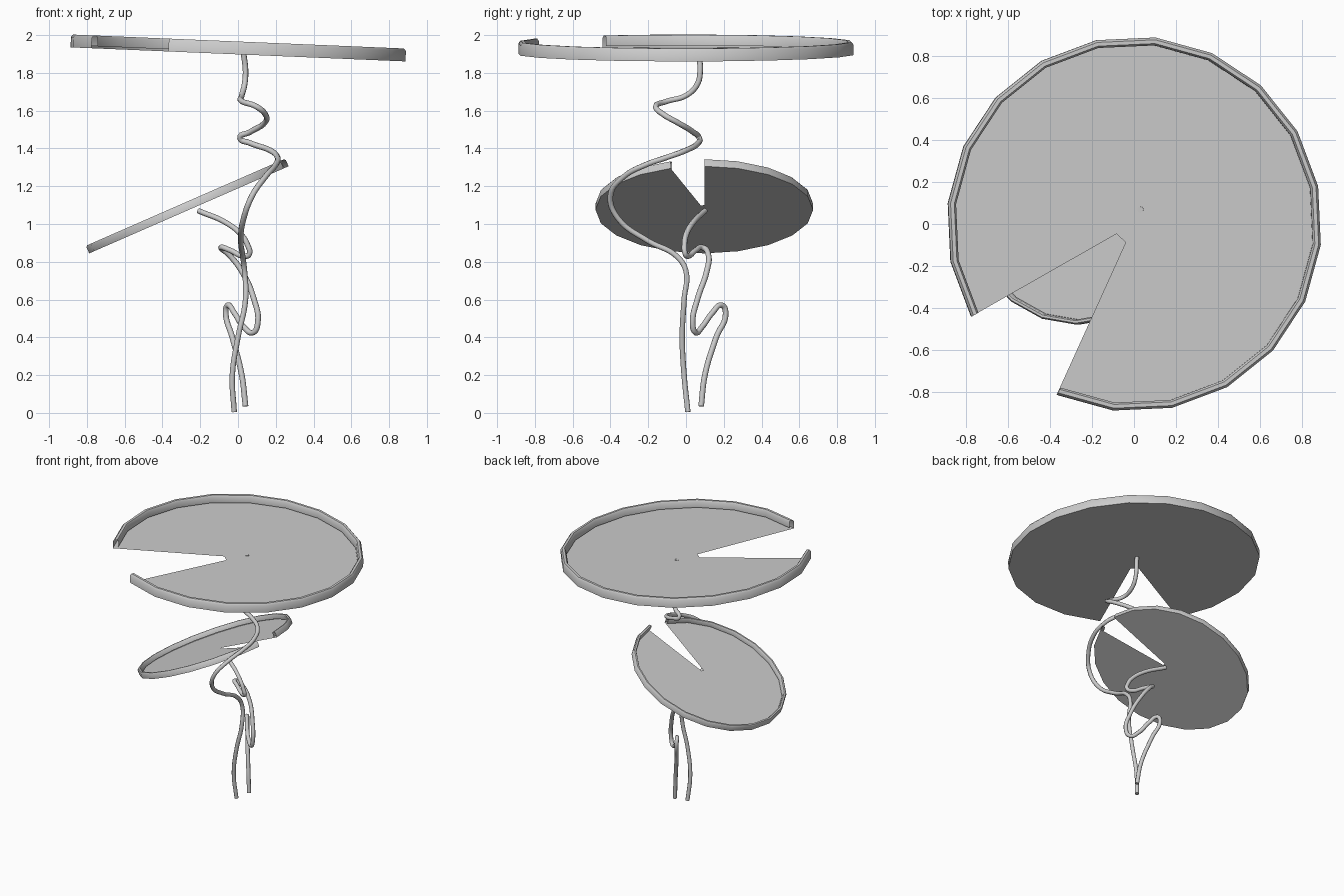
import bpy, bmesh, math
from mathutils import Matrix

if "Cube" in bpy.data.objects:
    bpy.data.objects.remove(bpy.data.objects["Cube"])

STEP = 18  # degrees per side of the 20-sided pads


def lily_pad(name, first, segments, scale, tilt, location):
    """Notched flat pad with a hollow upturned rim, swept from angle `first`."""
    bm = bmesh.new()
    angles = [math.radians(first + STEP * i) for i in range(segments + 1)]

    def ring(r, z):
        return [bm.verts.new((r * math.cos(a), r * math.sin(a), z)) for a in angles]

    # rim: outer wall, rolled top, inner wall
    profile = [(0.893, 0), (0.893, 0.055), (0.882, 0.068), (0.864, 0.068), (0.855, 0.055), (0.855, 0.012)]
    rings = [ring(r, z) for r, z in profile]
    for a, b in zip(rings, rings[1:]):
        for i in range(segments):
            bm.faces.new((a[i], a[i + 1], b[i + 1], b[i]))
    # floor with the notch cut to near the centre
    tips = [bm.verts.new((0.096 * math.cos(a), 0.096 * math.sin(a), 0)) for a in (angles[-1], angles[0])]
    bm.faces.new(rings[0] + tips).normal_flip()
    bm.transform(Matrix.Translation(location) @ Matrix.Rotation(math.radians(tilt), 4, 'Y') @ Matrix.Scale(scale, 4))
    me = bpy.data.meshes.new(name)
    bm.to_mesh(me)
    bm.free()
    ob = bpy.data.objects.new(name, me)
    bpy.context.collection.objects.link(ob)
    bpy.ops.object.select_all(action='DESELECT')
    ob.select_set(True)
    bpy.context.view_layer.objects.active = ob
    bpy.ops.object.shade_smooth_by_angle(angle=math.radians(40))


def stem(name, points):
    """Round winding stem through the given points."""
    cu = bpy.data.curves.new(name, 'CURVE')
    cu.dimensions = '3D'
    cu.bevel_depth = 0.015
    cu.bevel_resolution = 2
    cu.resolution_u = 6
    cu.use_fill_caps = True
    sp = cu.splines.new('BEZIER')
    sp.bezier_points.add(len(points) - 1)
    for bp, p in zip(sp.bezier_points, points):
        bp.co = p
        bp.handle_left_type = bp.handle_right_type = 'AUTO'
    bpy.context.collection.objects.link(bpy.data.objects.new(name, cu))


# pads: the large one lacks two sides, the small one lacks one
lily_pad("large_pad", 245.6 - 360, 18, 1.0, 2.4, (0, 0, 1.898))
lily_pad("small_pad", 0, 19, 0.645, -23.6, (-0.26, 0.097, 1.075))

# stems
stem("large_pad_stem", [
    (-0.02, 0.01, 0.005), (-0.03, -0.01, 0.2), (0, -0.02, 0.4), (0.04, -0.01, 0.6),
    (0.035, 0, 0.75), (0.025, -0.05, 0.83), (0.015, -0.2, 0.91), (0.03, -0.36, 1.03),
    (0.075, -0.4, 1.15), (0.145, -0.33, 1.25), (0.2, -0.21, 1.315), (0.21, -0.11, 1.35),
    (0.17, 0, 1.39), (0.06, 0.065, 1.43), (0.01, 0.07, 1.455), (0.06, 0.04, 1.485),
    (0.145, -0.05, 1.54), (0.145, -0.12, 1.58), (0.1, -0.16, 1.62), (0.02, -0.1, 1.65),
    (0.02, 0, 1.68), (0.035, 0.06, 1.74), (0.04, 0.075, 1.81), (0.03, 0.068, 1.9)])
stem("small_pad_stem", [
    (0.04, 0.08, 0.035), (0.02, 0.1, 0.2), (-0.03, 0.16, 0.4), (-0.065, 0.21, 0.53),
    (-0.055, 0.19, 0.57), (-0.02, 0.14, 0.53), (0.03, 0.085, 0.455), (0.08, 0.05, 0.425),
    (0.105, 0.035, 0.48), (0.085, 0.06, 0.6), (0.02, 0.11, 0.75), (-0.05, 0.118, 0.84),
    (-0.09, 0.09, 0.875), (-0.04, 0.05, 0.86), (0.03, 0.012, 0.83), (0.06, -0.003, 0.84),
    (0.05, -0.008, 0.89), (0.02, 0, 0.94), (-0.06, 0.035, 1.005), (-0.21, 0.1, 1.07)])
